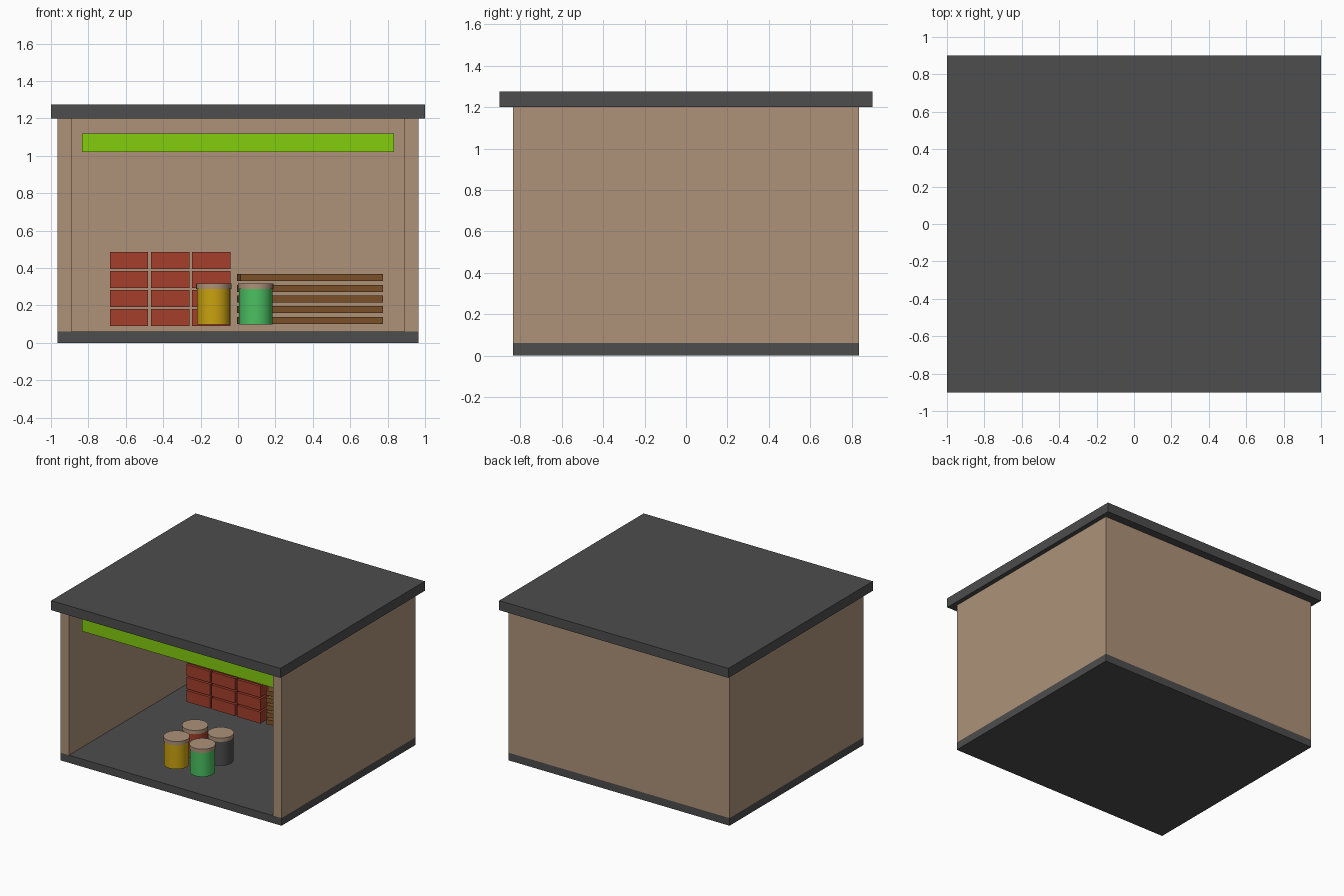
import bpy, math
from mathutils import Matrix

if "Cube" in bpy.data.objects:
    bpy.data.objects.remove(bpy.data.objects["Cube"])


def material(name, r, g, b):
    def lin(c):
        c /= 255
        return c / 12.92 if c <= 0.04045 else ((c + 0.055) / 1.055) ** 2.4
    m = bpy.data.materials.new(name)
    m.diffuse_color = (lin(r), lin(g), lin(b), 1)
    m.use_nodes = True
    m.node_tree.nodes["Principled BSDF"].inputs["Base Color"].default_value = m.diffuse_color
    return m


TAN = material("tan", 173, 146, 121)
GREY = material("dark_grey", 77, 77, 77)
LIME = material("lime", 132, 204, 13)
BRICK = material("brick_red", 165, 63, 44)
WOOD = material("wood_brown", 125, 82, 42)
YELLOW = material("yellow", 202, 162, 16)
GREEN = material("green", 75, 192, 97)


def box(name, mat, x0, x1, y0, y1, z0, z1):
    bpy.ops.mesh.primitive_cube_add(
        size=1, location=((x0 + x1) / 2, (y0 + y1) / 2, (z0 + z1) / 2))
    o = bpy.context.object
    o.name = name
    o.data.transform(Matrix.Diagonal((x1 - x0, y1 - y0, z1 - z0, 1)))
    o.data.materials.append(mat)
    return o


def cylinder(name, mat, x, y, r, z0, z1):
    bpy.ops.mesh.primitive_cylinder_add(
        vertices=24, radius=r, depth=z1 - z0, location=(x, y, (z0 + z1) / 2))
    o = bpy.context.object
    o.name = name
    o.data.materials.append(mat)
    bpy.ops.object.shade_smooth_by_angle(angle=math.radians(35))
    return o


# Shell: floor slab, three walls, flat overhanging roof
box("floor_slab", GREY, -0.965, 0.965, -0.835, 0.835, 0, 0.06)
box("left_wall", TAN, -0.965, -0.89, -0.835, 0.835, 0.06, 1.2)
box("right_wall", TAN, 0.89, 0.965, -0.835, 0.835, 0.06, 1.2)
box("back_wall", TAN, -0.89, 0.89, 0.76, 0.835, 0.06, 1.2)
box("roof", GREY, -1, 1, -0.9, 0.9, 1.2, 1.275)

# Sign board across the opening
box("sign_board", LIME, -0.835, 0.835, -0.75, -0.71, 1.02, 1.12)

# Brick stack
for row in range(4):
    for col in range(3):
        x, z = -0.685 + 0.22 * col, 0.09 + 0.102 * row
        box("brick", BRICK, x, x + 0.205, 0.335, 0.435, z, z + 0.09)

# Plank stack, slightly turned
for i in range(5):
    z = 0.102 + 0.057 * i
    plank = box("plank", WOOD, 0, 0.77, 0, 0.12, z, z + 0.037)
    turn = Matrix.Translation((0.013, 0.33, 0)) @ Matrix.Rotation(0.15, 4, 'Z')
    plank.matrix_world = turn @ Matrix.Translation(plank.location)

# Paint cans with lids
for name, mat, x, y in (("yellow", YELLOW, -0.13, -0.58),
                        ("green", GREEN, 0.095, -0.58),
                        ("red", BRICK, -0.13, -0.35),
                        ("grey", GREY, 0.095, -0.35)):
    cylinder(name + "_can", mat, x, y, 0.09, 0.097, 0.287)
    cylinder(name + "_can_lid", TAN, x, y, 0.094, 0.287, 0.317)
